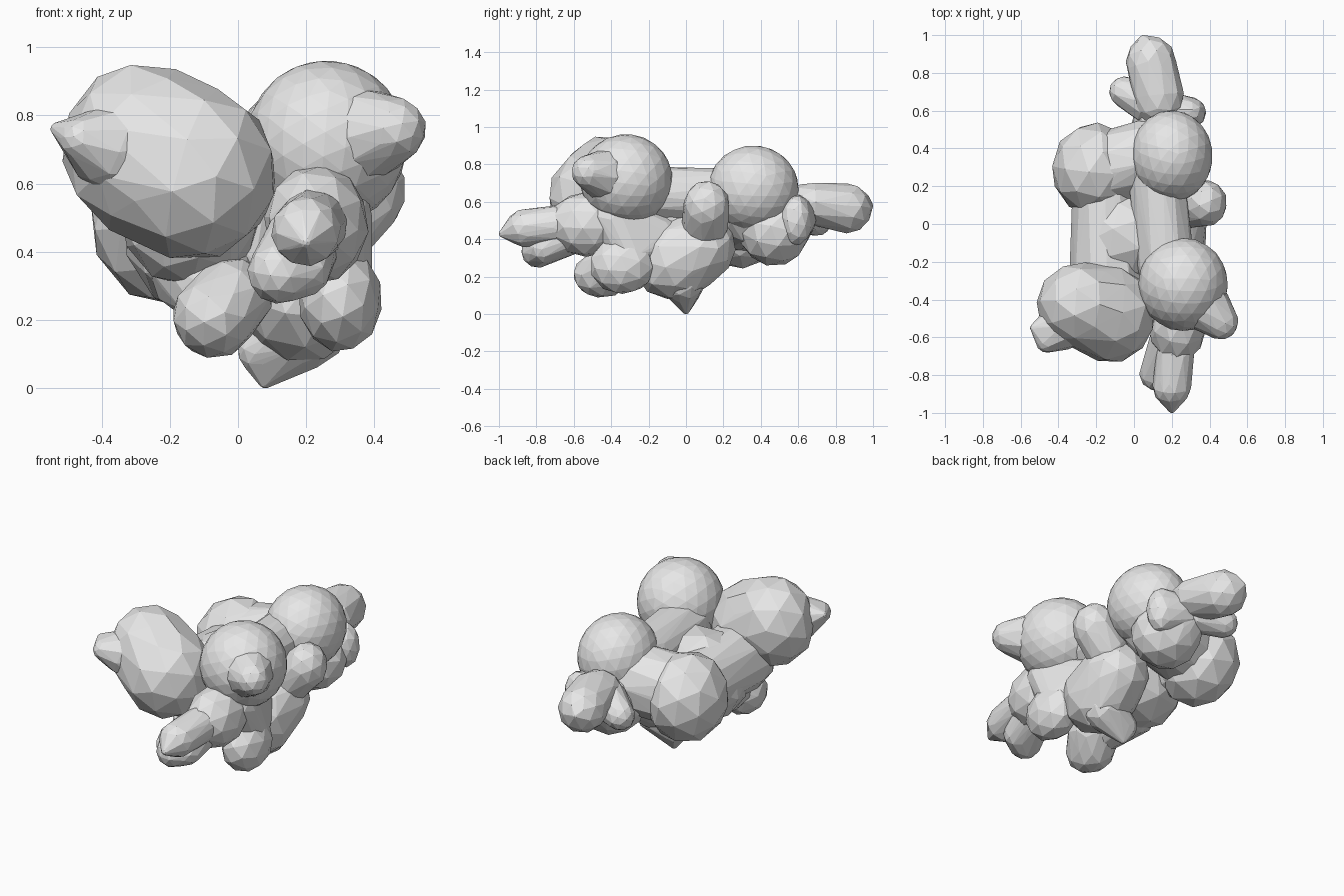
import bpy
import bmesh
import random
from mathutils import Euler, Vector

random.seed(4)

default_cube = bpy.data.objects.get("Cube")
if default_cube:
    bpy.data.objects.remove(default_cube, do_unlink=True)

# One plain grey for the whole cloud
grey = bpy.data.materials.new("cloud_grey")
grey.use_nodes = True
cloud_colour = (0.8, 0.8, 0.8, 1)
grey.diffuse_color = cloud_colour
for node in grey.node_tree.nodes:
    if node.type == "BSDF_PRINCIPLED":
        node.inputs["Base Color"].default_value = cloud_colour


def puff(name, *balls, detail=2):
    """Faceted convex lump wrapped around one or more (centre, radius) balls."""
    bm = bmesh.new()
    for centre, radius in balls:
        if not isinstance(radius, tuple):
            radius = (radius, radius, radius)
        turn = Euler([random.uniform(0, 3) for axis in "xyz"]).to_matrix()
        swell = 1.035 if detail == 2 else 1.01
        ball = bmesh.ops.create_icosphere(bm, subdivisions=detail, radius=swell)
        for vert in ball["verts"]:
            vert.co = Vector(centre) + (turn @ vert.co) * Vector(radius)
    if len(balls) > 1:
        # Keep only the points, then wrap them in a skin
        bmesh.ops.delete(bm, geom=bm.edges[:], context="EDGES_FACES")
        hull = bmesh.ops.convex_hull(bm, input=bm.verts[:])
        inside = {v for v in hull["geom_interior"] + hull["geom_unused"]
                  if isinstance(v, bmesh.types.BMVert)}
        bmesh.ops.delete(bm, geom=list(inside), context="VERTS")
        bmesh.ops.recalc_face_normals(bm, faces=bm.faces[:])
    mesh = bpy.data.meshes.new(name)
    bm.to_mesh(mesh)
    bm.free()
    mesh.materials.append(grey)
    obj = bpy.data.objects.new(name, mesh)
    bpy.context.scene.collection.objects.link(obj)


# Core of the cloud and the webs that join the large puffs
puff("core", ((-.04, -.06, .46), (.29, .26, .26)))
puff("saddle", ((.17, -.22, .64), .15), ((.12, .24, .63), .15))
puff("right_web", ((-.14, -.3, .5), .2), ((-.15, .2, .5), .17))
puff("back_web", ((-.12, .3, .53), .2), ((.12, .36, .56), .2))

# Belly with its pointed underside
puff("belly", ((.19, -.06, .29), (.19, .23, .21)), ((.2, .08, .36), .18))
puff("belly_point", ((.08, 0, .02), .02), ((.07, 0, .11), .07), ((.2, -.02, .18), .12))

# Large front puffs with their side knobs blended in
puff("front_right_puff", ((-.28, -.43, .7), (.23, .22, .25)),
     ((-.13, -.48, .63), (.24, .25, .25)))
puff("front_right_knob", ((-.53, -.55, .76), .02), ((-.46, -.62, .73), .06),
     ((-.36, -.53, .7), .13))
puff("front_left_puff", ((.26, -.32, .72), (.235, .245, .24)), detail=3)
puff("front_left_knob", ((.53, -.5, .76), .02), ((.46, -.52, .76), .09),
     ((.36, -.42, .74), .14))

# Underside lumps
puff("lower_right_lump", ((-.07, -.45, .21), (.12, .15, .12)),
     ((-.02, -.38, .27), (.12, .15, .11)))
puff("lower_right_web", ((-.06, -.35, .27), .11), ((-.1, -.16, .36), .16))
puff("lower_left_lump", ((.3, -.34, .26), (.12, .17, .15)))
puff("lower_left_web", ((.29, -.3, .32), .1), ((.27, -.4, .52), .12),
     ((.18, -.15, .4), .14))

# Nose at the front
puff("nose_base", ((.23, -.53, .48), (.15, .2, .17)))
puff("nose_tip", ((.2, -.98, .43), .02), ((.2, -.86, .46), .1),
     ((.22, -.68, .48), .1))
puff("nose_chin", ((.12, -.79, .34), .09), ((.19, -.76, .35), .08),
     ((.19, -.62, .43), .11))

# Large back puffs and the side bump
puff("back_left_puff", ((.2, .36, .67), (.215, .24, .23)), detail=3)
puff("back_right_puff", ((-.21, .29, .5), (.22, .24, .25)))
puff("side_bump", ((.38, .11, .58), (.11, .12, .13)), ((.28, .1, .47), .12))

# Tail at the back
puff("tail_base", ((.17, .47, .44), (.19, .18, .18)), ((.14, .55, .5), .14))
puff("tail", ((.05, .98, .58), .02), ((.09, .86, .565), .13),
     ((.13, .68, .59), (.13, .16, .11)))
puff("tail_right_knob", ((-.05, .7, .5), .08), ((.08, .64, .54), .11))
puff("tail_left_knob", ((.3, .59, .5), (.08, .08, .13)), ((.18, .58, .52), .12))
